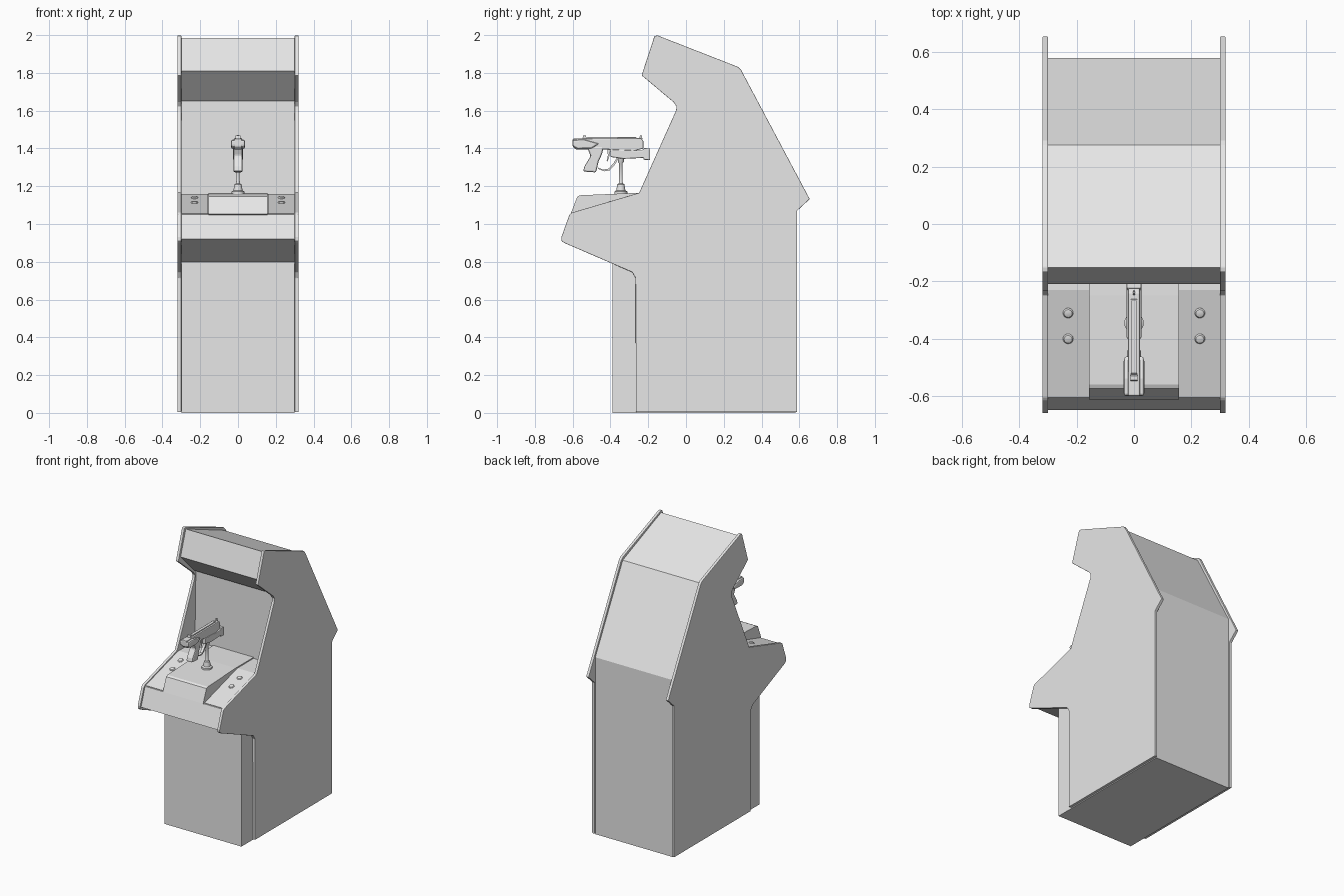
import bpy, bmesh, math
from mathutils import Vector

grey = bpy.data.materials.new("light grey")
grey.diffuse_color = (0.8, 0.8, 0.8, 1)


def finish(name, bm, bevel=0.0, smooth=False):
    bmesh.ops.recalc_face_normals(bm, faces=bm.faces[:])
    me = bpy.data.meshes.new(name)
    bm.to_mesh(me)
    bm.free()
    me.materials.append(grey)
    ob = bpy.data.objects.new(name, me)
    bpy.context.collection.objects.link(ob)
    if bevel:
        m = ob.modifiers.new("Bevel", 'BEVEL')
        m.width, m.segments, m.limit_method = bevel, 2, 'ANGLE'
    if smooth:
        bpy.ops.object.select_all(action='DESELECT')
        ob.select_set(True)
        bpy.context.view_layer.objects.active = ob
        bpy.ops.object.shade_smooth_by_angle(angle=math.radians(35))
    return ob


def prism(name, profile, x0, x1, bevel=0.0):
    """Extrude a (y, z) side profile from x0 to x1."""
    bm = bmesh.new()
    face = bm.faces.new([bm.verts.new((x0, y, z)) for y, z in profile])
    ext = bmesh.ops.extrude_face_region(bm, geom=[face])
    moved = [v for v in ext['geom'] if isinstance(v, bmesh.types.BMVert)]
    bmesh.ops.translate(bm, verts=moved, vec=(x1 - x0, 0, 0))
    return finish(name, bm, bevel)


def strip(name, a, b, x0, x1, t):
    """Thin plate lying on the sloped line from a to b in (y, z)."""
    a, b = Vector(a), Vector(b)
    d = (b - a).normalized()
    n = Vector((d.y, -d.x)) * t
    return prism(name, [a, b, b + n, a + n], x0, x1)


def lathe(name, rings, centre, tilt=0.0, n=20):
    """Turned part from (radius, height) rings."""
    bm = bmesh.new()
    loops = [[bm.verts.new((r * math.cos(2 * math.pi * i / n),
                            r * math.sin(2 * math.pi * i / n), h)) for i in range(n)]
             for r, h in rings]
    for lo, hi in zip(loops, loops[1:]):
        for i in range(n):
            bm.faces.new((lo[i], lo[(i + 1) % n], hi[(i + 1) % n], hi[i]))
    bm.faces.new(loops[0])
    bm.faces.new(loops[-1])
    ob = finish(name, bm, smooth=True)
    ob.location, ob.rotation_euler = centre, (tilt, 0, 0)
    return ob


# side panels
panel = [(-0.265, 0.005), (0.588, 0.005), (0.588, 1.07), (0.655, 1.132), (0.292, 1.815),
         (0.275, 1.832), (-0.15, 1.998), (-0.167, 1.995), (-0.235, 1.787), (-0.066, 1.645),
         (-0.05, 1.622), (-0.053, 1.6), (-0.248, 1.165), (-0.605, 1.06), (-0.617, 1.05),
         (-0.66, 0.93), (-0.66, 0.912), (-0.645, 0.9), (-0.285, 0.745), (-0.267, 0.715)]
for s, label in ((-1, "left"), (1, "right")):
    prism(label + "_side_panel", panel, s * 0.30, s * 0.32, 0.003)

# cabinet body: base, rear, marquee, screen wall and control deck
body = [(-0.39, 0), (0.58, 0), (0.58, 1.245), (0.275, 1.812), (-0.152, 1.985),
        (-0.21, 1.81), (-0.055, 1.655), (-0.04, 1.65), (-0.05, 1.157), (-0.23, 1.157),
        (-0.605, 1.05), (-0.65, 0.92), (-0.39, 0.80)]
prism("cabinet_body", body, -0.30, 0.30)
strip("speaker_panel", (-0.185, 1.785), (-0.085, 1.685), -0.10, 0.10, -0.003)

# raised middle of the control deck
prism("deck_centre_block", [(-0.05, 1.15), (-0.05, 1.165), (-0.25, 1.165), (-0.56, 1.152),
                            (-0.575, 1.145), (-0.612, 1.052), (-0.59, 1.04), (-0.23, 1.10)],
      -0.157, 0.157)

# button plates and buttons
slope = math.atan2(0.107, 0.375)
for s, label in ((-1, "left"), (1, "right")):
    strip(label + "_button_plate", (-0.60, 1.0514), (-0.235, 1.1556),
          s * 0.16, s * 0.299, -0.004)
    for i, y in enumerate((-0.31, -0.40)):
        z = 1.157 + (y + 0.23) * math.tan(slope) + 0.002
        lathe(f"{label}_button_{i + 1}", [(0.018, 0), (0.018, 0.004), (0.014, 0.009), (0.006, 0.011)],
              (s * 0.23, y, z), slope)

# gun stand
lathe("gun_stand", [(0.034, 1.155), (0.034, 1.172), (0.024, 1.178), (0.019, 1.21), (0.012, 1.214),
                    (0.009, 1.225), (0.009, 1.32), (0.016, 1.33), (0.016, 1.36)], (0, -0.345, 0))

# light gun: slide, rear block, grip, lower barrel, sights
prism("gun_slide", [(-0.60, 1.452), (-0.60, 1.41), (-0.585, 1.395), (-0.41, 1.395), (-0.36, 1.375),
                    (-0.28, 1.385), (-0.225, 1.40), (-0.225, 1.44), (-0.24, 1.455)],
      -0.021, 0.021, 0.005)
prism("gun_rear_block", [(-0.60, 1.445), (-0.60, 1.412), (-0.575, 1.398), (-0.50, 1.40),
                         (-0.46, 1.425), (-0.54, 1.447)], -0.036, 0.036, 0.008)
prism("gun_top_rail", [(-0.53, 1.45), (-0.26, 1.45), (-0.265, 1.46), (-0.52, 1.46)], -0.01, 0.01)
prism("gun_grip", [(-0.525, 1.41), (-0.435, 1.41), (-0.445, 1.37), (-0.463, 1.33), (-0.476, 1.273),
                   (-0.545, 1.278), (-0.538, 1.305), (-0.505, 1.36)], -0.024, 0.024, 0.008)
prism("gun_lower_barrel", [(-0.40, 1.395), (-0.40, 1.355), (-0.33, 1.345), (-0.225, 1.35),
                           (-0.225, 1.34), (-0.19, 1.338), (-0.19, 1.40), (-0.225, 1.402),
                           (-0.23, 1.39), (-0.28, 1.39)], -0.026, 0.026, 0.006)
prism("gun_rear_sight", [(-0.548, 1.45), (-0.525, 1.45), (-0.53, 1.468), (-0.545, 1.468)], -0.012, 0.012)
prism("gun_front_sight", [(-0.25, 1.45), (-0.23, 1.45), (-0.235, 1.47), (-0.242, 1.47)], -0.004, 0.004)
prism("gun_trigger", [(-0.415, 1.40), (-0.398, 1.40), (-0.408, 1.35), (-0.416, 1.33), (-0.42, 1.333),
                      (-0.414, 1.36)], -0.006, 0.006)

# trigger guard
guard = [(-0.468, 1.30), (-0.44, 1.288), (-0.41, 1.293), (-0.385, 1.32), (-0.36, 1.36)]
outer = [(y + 0.006, z - 0.009) for y, z in guard]
prism("gun_trigger_guard", guard + outer[::-1], -0.009, 0.009)
